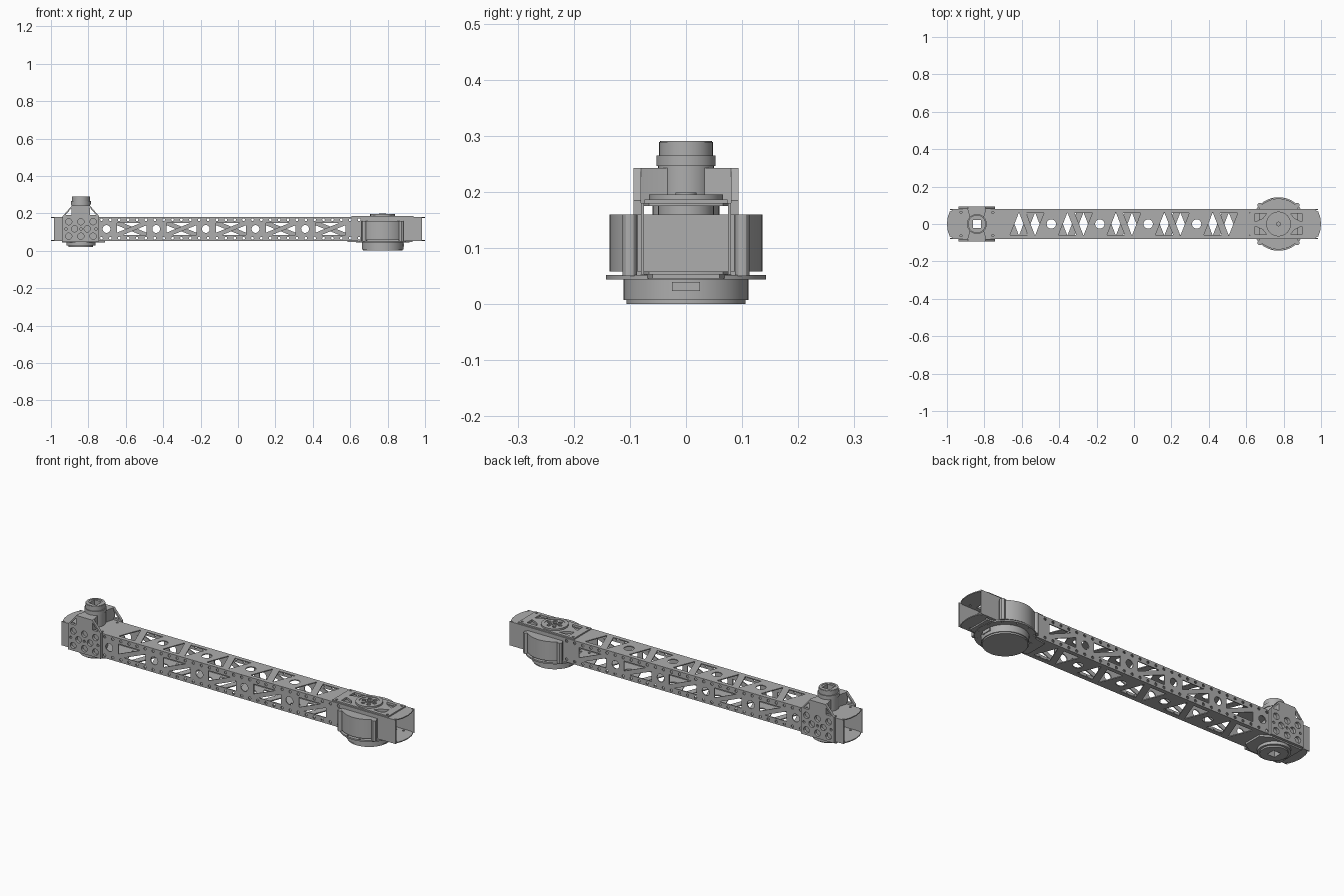
import bpy, bmesh
from math import cos, sin, pi, tau
from mathutils import Matrix

if "Cube" in bpy.data.objects:
    bpy.data.objects.remove(bpy.data.objects["Cube"])

metal = bpy.data.materials.new("plain grey metal")
metal.use_nodes = True
GREY = (0.42, 0.42, 0.42, 1)
metal.diffuse_color = GREY
metal.node_tree.nodes["Principled BSDF"].inputs["Base Color"].default_value = GREY

HUB_X, MOTOR_X = -0.84, 0.773
LOW, HIGH, HALF = 0.053, 0.18, 0.08
SHEET = 0.005


# Profile helpers
def circle(x, y, r, n=16, turn=0.0):
    return [(x + r * cos(turn + tau * i / n), y + r * sin(turn + tau * i / n)) for i in range(n)]


def ring_of(x, y, radius, r, count, n=10, turn=0.0):
    return [circle(cx, cy, r, n) for cx, cy in circle(x, y, radius, count, turn)]


def square(x, y, s):
    return circle(x, y, s * 0.7071, 4, pi / 4)


def rect(x0, x1, y0, y1):
    return [(x0, y0), (x1, y0), (x1, y1), (x0, y1)]


def moved(loop, dx, dy=0.0, sx=1, sy=1):
    return [(dx + sx * x, dy + sy * y) for x, y in loop]


def four_ways(loop, dx, dy=0.0):
    return [moved(loop, dx, dy, sx, sy) for sx in (-1, 1) for sy in (-1, 1)]


# Extrude an outline with holes from a to b, along z or (upright) along y
def plate(name, loops, a, b, upright=False):
    curve = bpy.data.curves.new(name, "CURVE")
    curve.dimensions, curve.fill_mode = "2D", "BOTH"
    curve.extrude = (b - a) / 2
    for loop in loops:
        spline = curve.splines.new("POLY")
        spline.points.add(len(loop) - 1)
        for point, (x, y) in zip(spline.points, loop):
            point.co = (x, y, 0, 1)
        spline.use_cyclic_u = True
    obj = bpy.data.objects.new(name, curve)
    bpy.context.collection.objects.link(obj)
    bpy.ops.object.select_all(action="DESELECT")
    obj.select_set(True)
    bpy.context.view_layer.objects.active = obj
    bpy.ops.object.convert(target="MESH")
    obj = bpy.context.view_layer.objects.active
    mid = (a + b) / 2
    if upright:
        obj.data.transform(Matrix.Translation((0, mid, 0)) @ Matrix.Rotation(pi / 2, 4, "X"))
    else:
        obj.data.transform(Matrix.Translation((0, 0, mid)))
    bm = bmesh.new()
    bm.from_mesh(obj.data)
    bmesh.ops.remove_doubles(bm, verts=bm.verts, dist=1e-5)
    bmesh.ops.recalc_face_normals(bm, faces=bm.faces)
    bm.to_mesh(obj.data)
    bm.free()
    obj.data.materials.clear()
    obj.data.materials.append(metal)
    bpy.ops.object.shade_smooth_by_angle(angle=pi / 6)
    return obj


# Top and bottom skins of the beam, with rounded tips and triangle lightening holes
tip = [(0.93, HALF), (0.965, 0.076), (0.985, 0.066), (0.995, 0.04), (1.0, 0)]
right_end = tip + [(x, -y) for x, y in tip[-2::-1]]
outline = right_end + [(-x, -y) for x, y in right_end]
triangle = [(-0.047, -0.058), (0.047, -0.058), (0, 0.062)]
corner_window = [(0.085, 0.03), (0.125, 0.012), (0.125, 0.055), (0.065, 0.055)]

for name, flip, z in (("beam_top", 1, HIGH - SHEET), ("beam_bottom", -1, LOW)):
    loops = [outline, square(HUB_X, 0, 0.046), circle(MOTOR_X, 0, 0.055, 32)]
    for k in range(5):
        x = -0.572 + 0.259 * k
        loops += [moved(triangle, x - 0.043, 0, 1, flip), moved(triangle, x + 0.043, 0, 1, -flip)]
        if k < 4:
            loops.append(circle(x + 0.13, 0, 0.025, 24))
    loops += four_ways(corner_window, MOTOR_X)
    loops += four_ways(circle(0.085, 0.062, 0.006, 8), HUB_X)
    loops += four_ways(circle(0.16, 0.06, 0.006, 8), MOTOR_X)
    plate(name, loops, z, z + SHEET)

# Side walls with diagonal struts, round holes and rivet rows
mid_z = (LOW + HIGH) / 2
half_truss = [(-0.08, -0.02), (-0.08, 0.033), (0.05, 0.033)]
for name, flip, y in (("beam_front_wall", 1, -HALF), ("beam_back_wall", -1, HALF - SHEET)):
    loops = [rect(-0.985, 0.985, LOW, HIGH)]
    for k in range(5):
        x = -0.703 + 0.2655 * k
        loops.append(circle(x, mid_z, 0.021, 24))
        loops += [moved(half_truss, x + 0.135, mid_z, s * flip, s) for s in (-1, 1)]
    for k in range(30):
        x = -0.73 + 0.0475 * k
        loops += [circle(x, mid_z + s * 0.049, 0.0075, 8) for s in (-1, 1)]
    plate(name, loops, y, y + SHEET, True)

# Left joint: side brackets with sloping straps
half_house = [(0.097, 0.05), (0.097, 0.185), (0.047, 0.243)]
house = half_house + [(-x, z) for x, z in half_house[::-1]]
strap_window = [(0.05, 0.19), (0.083, 0.19), (0.05, 0.228)]
for name, y in (("front_bracket", -0.094), ("back_bracket", HALF)):
    loops = [moved(house, HUB_X)]
    loops += [moved(strap_window, HUB_X, 0, s) for s in (-1, 1)]
    for dx in (-0.065, 0, 0.065):
        loops += [circle(HUB_X + dx, z, 0.017, 12) for z in (0.078, 0.155)]
    loops += [circle(HUB_X + dx, 0.117, 0.017, 12) for dx in (-0.034, 0.034)]
    loops += [circle(HUB_X + dx, 0.117, 0.007, 8) for dx in (-0.08, 0, 0.08)]
    plate(name, loops, y, y + 0.014, True)

# Left joint: waisted bridge, hub and square-bored output
waist = [(0.05, -HALF), (0.036, -0.03), (0.036, 0.03), (0.05, HALF)]
bridge = waist + [(-x, -y) for x, y in waist]
bore = square(HUB_X, 0, 0.044)
plate("hub_bridge", [moved(bridge, HUB_X), bore], HIGH, 0.243)
for name, r, sides, a, b in (
    ("hub_housing", 0.05, 32, HIGH, 0.246),
    ("hub_collar", 0.053, 32, 0.246, 0.265),
    ("hub_cap", 0.048, 32, 0.265, 0.289),
    ("hub_core", 0.06, 32, LOW + SHEET, HIGH - SHEET),
    ("hub_bottom_disc", 0.078, 40, 0.028, 0.045),
    ("hub_bottom_ring", 0.066, 40, 0.02, 0.028),
):
    plate(name, [circle(HUB_X, 0, r, sides), bore], a, b)
plate("hub_rim", [circle(HUB_X, 0, 0.046, 32), circle(HUB_X, 0, 0.035, 32)], 0.286, 0.291)
under = [(-0.1, -HALF), (0.08, -HALF), (0.13, -0.05), (0.13, 0.05), (0.08, HALF), (-0.1, HALF)]
plate("hub_base_plate", [moved(under, HUB_X), bore], 0.043, LOW)

# Right joint: motor housing, flattened towards the beam ends
body = [(MOTOR_X + max(-0.104, min(0.104, x)), y) for x, y in circle(0, 0, 0.136, 64)]
plate("motor_housing", [body], LOW + SHEET, 0.16)
for i, (x, y) in enumerate((sx * 0.1, sy * 0.1) for sx in (-1, 1) for sy in (-1, 1)):
    plate(f"motor_boss_{i + 1}", [circle(MOTOR_X + x, y, 0.013, 12)], 0.05, 0.16)
flange_holes = ring_of(MOTOR_X, 0, 0.134, 0.005, 12, 8, pi / 12)
plate("motor_flange", [circle(MOTOR_X, 0, 0.143, 64)] + flange_holes, 0.044, 0.052)
plate("motor_cover", [circle(MOTOR_X, 0, 0.111, 64)], 0.008, 0.044)
plate("motor_cover_base", [circle(MOTOR_X, 0, 0.106, 64)], 0, 0.008)
plate("motor_connector", [rect(MOTOR_X + 0.1, MOTOR_X + 0.115, -0.025, 0.025)], 0.024, 0.04)
plate("motor_core", [circle(MOTOR_X, 0, 0.05, 32)], 0.16, 0.187)

# Right joint: lower mounting plate
mount = [(0.1, -0.075), (0.16, -0.06), (0.16, 0.06), (0.1, 0.075)]
mount = mount + [(-1.17 * x, -y) for x, y in mount]
plate("motor_mount_plate", [moved(mount, MOTOR_X)] + four_ways(corner_window, MOTOR_X), 0.046, LOW)

# Right joint: top plate with windows and a spoked output disc
loops = [rect(MOTOR_X - 0.165, MOTOR_X + 0.165, -0.074, 0.074), circle(MOTOR_X, 0, 0.055, 32)]
loops += four_ways(corner_window, MOTOR_X) + four_ways(circle(0.15, 0.06, 0.006, 8), MOTOR_X)
plate("top_mount_plate", loops, HIGH, 0.187)
plate("output_ring", [circle(MOTOR_X, 0, 0.066, 48), circle(MOTOR_X, 0, 0.05, 48)], 0.187, 0.196)
loops = [circle(MOTOR_X, 0, 0.05, 48), circle(MOTOR_X, 0, 0.01, 16)]
plate("output_disc", loops + ring_of(MOTOR_X, 0, 0.032, 0.01, 6), 0.187, 0.193)
loops = [circle(MOTOR_X, 0, 0.019, 24), circle(MOTOR_X, 0, 0.01, 16)]
plate("output_hub", loops, 0.193, 0.199)
